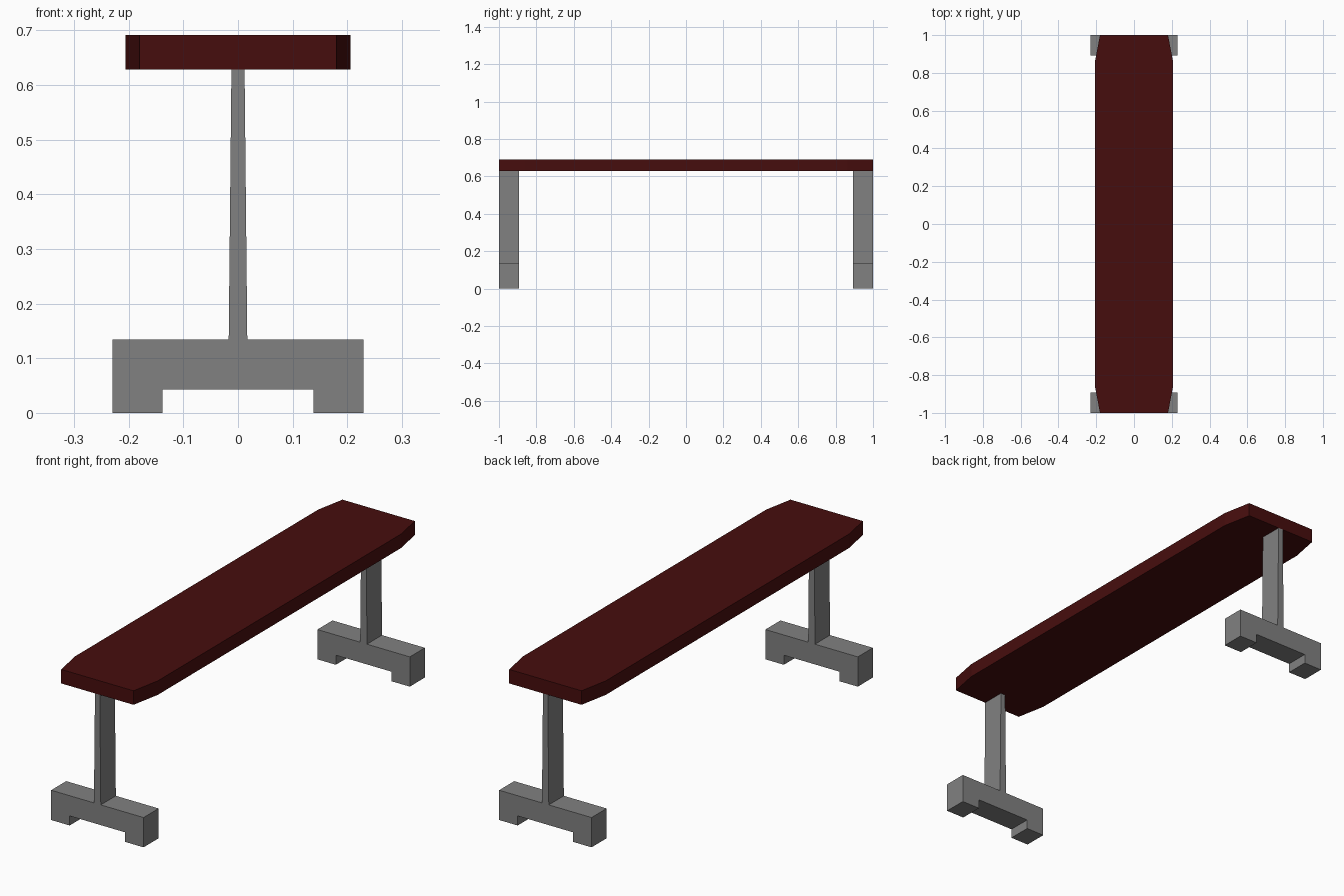
import bpy, bmesh

if "Cube" in bpy.data.objects:
    bpy.data.objects.remove(bpy.data.objects["Cube"])


def material(name, rgb):
    m = bpy.data.materials.new(name)
    m.diffuse_color = (*rgb, 1)
    m.use_nodes = True
    m.node_tree.nodes["Principled BSDF"].inputs["Base Color"].default_value = m.diffuse_color
    return m


def extrude_outline(name, points, offset, mat):
    """Make a solid from a flat outline of 3D points, extruded by offset."""
    bm = bmesh.new()
    face = bm.faces.new([bm.verts.new(p) for p in points])
    res = bmesh.ops.extrude_face_region(bm, geom=[face], use_keep_orig=True)
    verts = [g for g in res["geom"] if isinstance(g, bmesh.types.BMVert)]
    bmesh.ops.translate(bm, verts=verts, vec=offset)
    bmesh.ops.recalc_face_normals(bm, faces=bm.faces)
    me = bpy.data.meshes.new(name)
    bm.to_mesh(me)
    bm.free()
    me.materials.append(mat)
    ob = bpy.data.objects.new(name, me)
    bpy.context.collection.objects.link(ob)
    return ob


red = material("dark red", (0.062, 0.004, 0.004))
grey = material("grey", (0.22, 0.22, 0.22))

# Seat plank with tapered ends
half = [(0.18, -1), (0.206, -0.864), (0.206, 0.864), (0.18, 1)]
outline = half + [(-x, y) for x, y in reversed(half)]
extrude_outline("seat", [(x, y, 0.628) for x, y in outline], (0, 0, 0.063), red)

# Legs: notched foot and tapering post as one profile, one at each end
side = [(0.138, 0.043), (0.138, 0), (0.23, 0), (0.23, 0.134),
        (0.017, 0.134), (0.012, 0.628)]
profile = side + [(-x, z) for x, z in reversed(side)]
for name, y in (("front_leg", -1), ("back_leg", 0.893)):
    extrude_outline(name, [(x, y, z) for x, z in profile], (0, 0.107, 0), grey)
